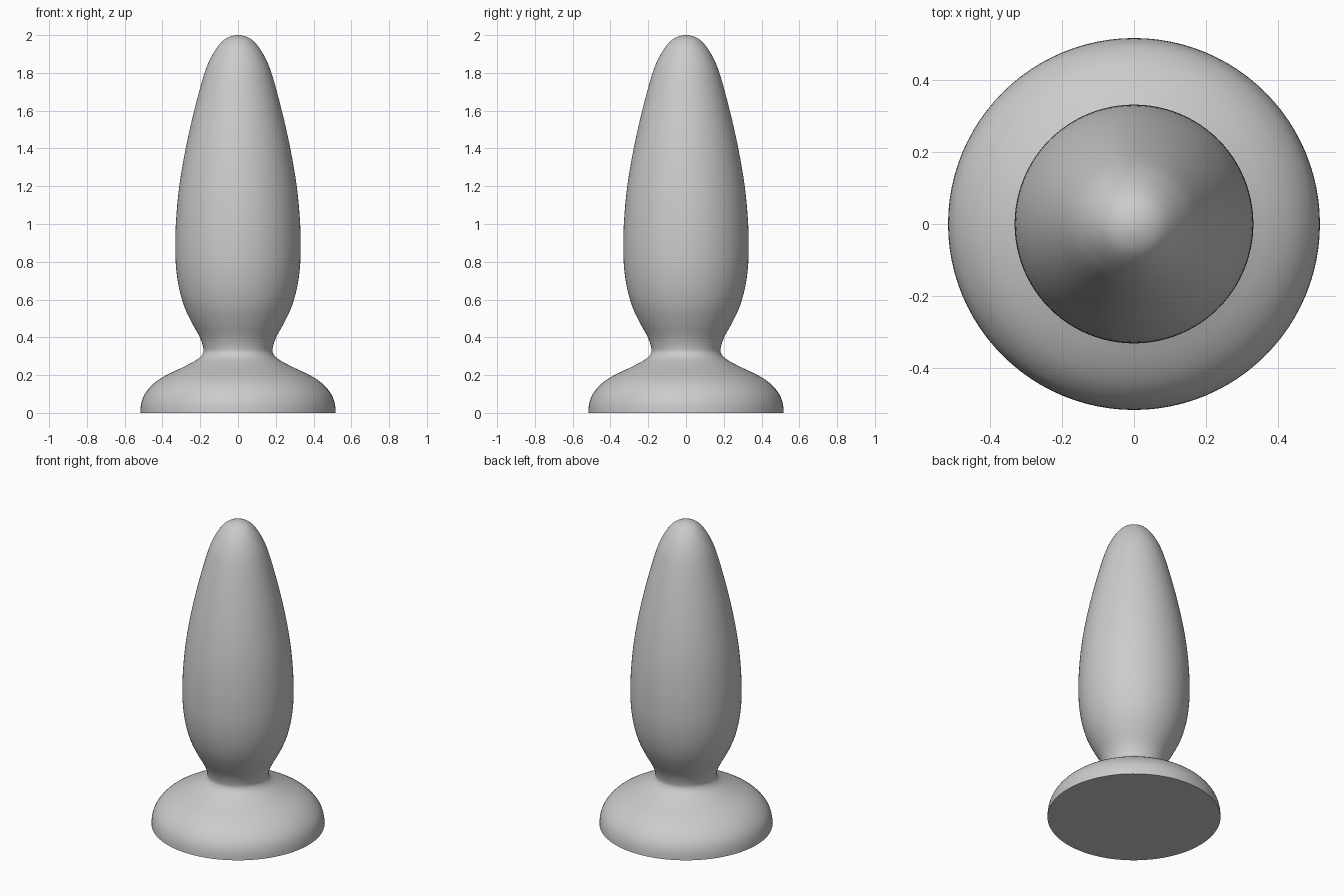
import bpy
import bmesh
import math
from mathutils import Vector

cube = bpy.data.objects.get("Cube")
if cube:
    bpy.data.objects.remove(cube, do_unlink=True)

SIDES = 96
STEPS = 4

grey = bpy.data.materials.new("plain_grey")
grey.use_nodes = True
grey.diffuse_color = (0.6, 0.6, 0.6, 1)
grey.node_tree.nodes["Principled BSDF"].inputs["Base Color"].default_value = (0.6, 0.6, 0.6, 1)

# Outline as (radius, height), from the base rim up to the tip
OUTLINE = [(0.517, 0), (0.512, 0.05), (0.493, 0.1), (0.45, 0.152), (0.385, 0.197),
           (0.285, 0.245), (0.213, 0.285), (0.186, 0.315), (0.184, 0.345),
           (0.202, 0.4), (0.243, 0.475), (0.283, 0.56), (0.312, 0.66),
           (0.328, 0.77), (0.332, 0.88), (0.328, 1.02), (0.311, 1.2),
           (0.277, 1.4), (0.232, 1.6), (0.177, 1.8), (0.133, 1.9),
           (0.088, 1.963), (0.045, 1.991), (0, 2)]


def smooth_path(points):
    """Catmull-Rom curve through the points."""
    pts = [Vector(p) for p in points]
    rim = Vector((pts[0].x, -pts[1].y))
    tip = Vector((-pts[-2].x, pts[-2].y))
    pts = [rim] + pts + [tip]
    path = []
    for a, b, c, d in zip(pts, pts[1:], pts[2:], pts[3:]):
        for i in range(STEPS):
            t = i / STEPS
            path.append(0.5 * (2 * b + (c - a) * t + (2 * a - 5 * b + 4 * c - d) * t ** 2
                               + (3 * b - a - 3 * c + d) * t ** 3))
    return path + [pts[-2]]


# Turned body: spin the outline around z, then close the flat underside
bm = bmesh.new()
verts = [bm.verts.new((p.x, 0, p.y)) for p in smooth_path(OUTLINE)]
edges = [bm.edges.new(pair) for pair in zip(verts, verts[1:])]
bmesh.ops.spin(bm, geom=verts + edges, axis=(0, 0, 1), cent=(0, 0, 0),
               angle=math.tau, steps=SIDES)
bmesh.ops.remove_doubles(bm, verts=bm.verts[:], dist=0.0001)
bmesh.ops.holes_fill(bm, edges=[e for e in bm.edges if e.is_boundary], sides=0)
bmesh.ops.recalc_face_normals(bm, faces=bm.faces[:])

mesh = bpy.data.meshes.new("turned_body")
bm.to_mesh(mesh)
bm.free()
mesh.materials.append(grey)
body = bpy.data.objects.new("turned_body", mesh)
bpy.context.collection.objects.link(body)

# Smooth sides with a crisp bottom rim
bpy.ops.object.select_all(action="DESELECT")
body.select_set(True)
bpy.context.view_layer.objects.active = body
bpy.ops.object.shade_smooth_by_angle(angle=math.radians(40))
